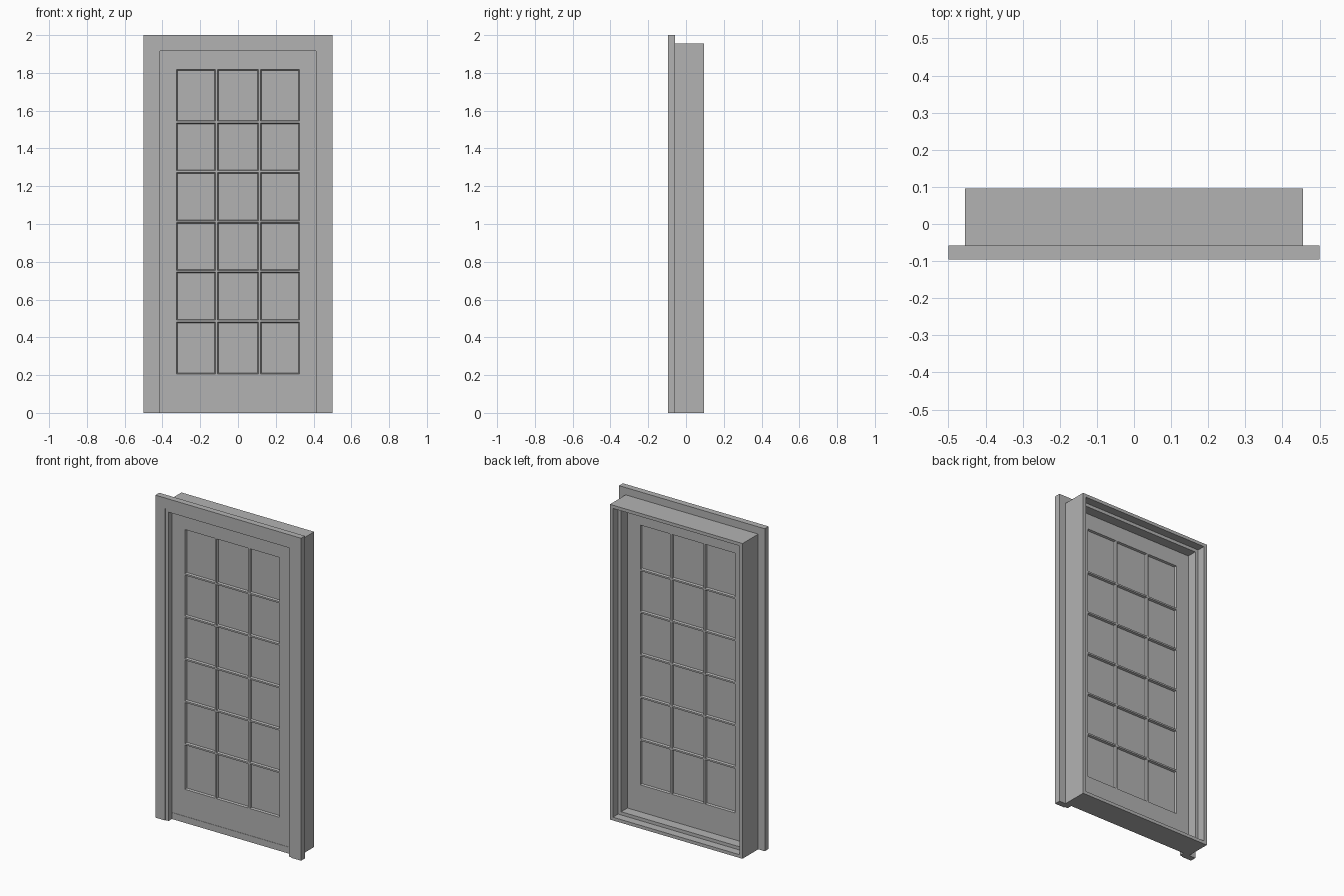
import bpy
import bmesh

cube = bpy.data.objects.get("Cube")
if cube:
    bpy.data.objects.remove(cube, do_unlink=True)

# One flat grey for everything
grey = bpy.data.materials.new("plain_grey")
grey.use_nodes = True
grey.diffuse_color = (0.45, 0.45, 0.45, 1)
grey.node_tree.nodes["Principled BSDF"].inputs["Base Color"].default_value = (0.45, 0.45, 0.45, 1)


def finish(name, bm):
    bmesh.ops.recalc_face_normals(bm, faces=bm.faces)
    mesh = bpy.data.meshes.new(name)
    bm.to_mesh(mesh)
    bm.free()
    mesh.materials.append(grey)
    obj = bpy.data.objects.new(name, mesh)
    bpy.context.collection.objects.link(obj)
    return obj


def prism(name, outline, y0, y1):
    """Extrude an x-z outline from y0 to y1."""
    bm = bmesh.new()
    front = [bm.verts.new((x, y0, z)) for x, z in outline]
    back = [bm.verts.new((x, y1, z)) for x, z in outline]
    bm.faces.new(front)
    bm.faces.new(back)
    n = len(outline)
    for i in range(n):
        j = (i + 1) % n
        bm.faces.new((front[i], front[j], back[j], back[i]))
    return finish(name, bm)


def portal(name, out, inn, y0, y1):
    """Two legs and a head; out and inn are (half width, height)."""
    (xo, zo), (xi, zi) = out, inn
    prism(name, [(-xo, 0), (-xo, zo), (xo, zo), (xo, 0),
                 (xi, 0), (xi, zi), (-xi, zi), (-xi, 0)], y0, y1)


def bar(name, x, z0, z1, y0, y1):
    prism(name, [(-x, z0), (-x, z1), (x, z1), (x, z0)], y0, y1)


# Frame: casing on the front, jamb through the wall, stop stepped inside it
portal("front_trim", (0.5, 2.0), (0.434, 1.935), -0.096, -0.058)
portal("jamb", (0.455, 1.955), (0.434, 1.935), -0.058, 0.096)
portal("door_stop", (0.434, 1.935), (0.413, 1.915), -0.09, 0.045)

# Sill with a raised step under the door
bar("sill", 0.434, 0.0, 0.02, -0.058, 0.096)
bar("sill_step", 0.413, 0.02, 0.04, -0.058, 0.045)

# Door leaf: a grid whose odd cells are panes sunk into both sides
xs = [-0.413, -0.325, -0.120, -0.108, 0.108, 0.120, 0.325, 0.413]
zs = [0.04, 0.207]
for top in (0.481, 0.745, 1.007, 1.272, 1.534):
    zs += [top, top + 0.010]
zs += [1.818, 1.915]
ys = (-0.056, -0.016)

bm = bmesh.new()
v = {(i, j, k): bm.verts.new((x, y, z))
     for i, x in enumerate(xs) for j, z in enumerate(zs) for k, y in enumerate(ys)}
nx, nz = len(xs) - 1, len(zs) - 1
panes = []
for k in (0, 1):
    for i in range(nx):
        for j in range(nz):
            f = bm.faces.new((v[i, j, k], v[i + 1, j, k], v[i + 1, j + 1, k], v[i, j + 1, k]))
            if i % 2 and j % 2 and 0 < i < nx - 0 and 0 < j < nz:
                panes.append(f)
for j in range(nz):
    for i in (0, nx):
        bm.faces.new((v[i, j, 0], v[i, j + 1, 0], v[i, j + 1, 1], v[i, j, 1]))
for i in range(nx):
    for j in (0, nz):
        bm.faces.new((v[i, j, 0], v[i + 1, j, 0], v[i + 1, j, 1], v[i, j, 1]))
bmesh.ops.recalc_face_normals(bm, faces=bm.faces)
bmesh.ops.inset_individual(bm, faces=panes, thickness=0.006, depth=-0.012)
finish("glazed_door", bm)
